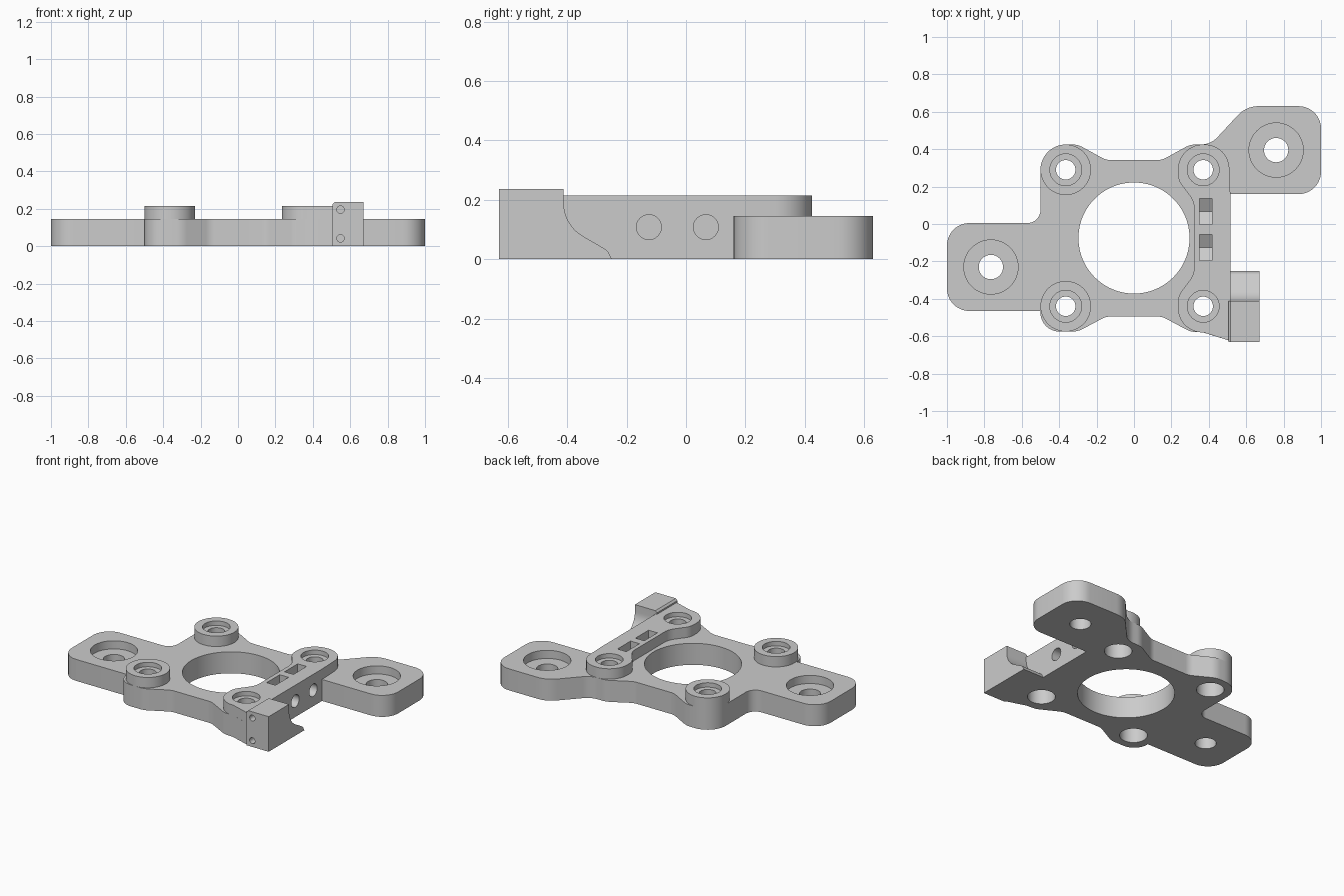
import bpy, bmesh, math
from mathutils import Vector

cube = bpy.data.objects.get("Cube")
if cube:
    bpy.data.objects.remove(cube, do_unlink=True)

grey = bpy.data.materials.new("plain grey")
grey.use_nodes = True
colour = (0.6, 0.6, 0.6, 1)
grey.diffuse_color = colour
grey.node_tree.nodes["Principled BSDF"].inputs["Base Color"].default_value = colour


def rounded(corners, steps=10):
    """Outline from (x, y, radius) corners, each radius replaced by an arc."""
    out = []
    for i, (x, y, r) in enumerate(corners):
        p = Vector((x, y))
        if not r:
            out.append(p)
            continue
        a = (Vector(corners[i - 1][:2]) - p).normalized()
        b = (Vector(corners[(i + 1) % len(corners)][:2]) - p).normalized()
        half = a.angle(b) / 2
        centre = p + (a + b).normalized() * r / math.sin(half)
        start = p + a * r / math.tan(half) - centre
        sweep = math.pi - 2 * half
        # Unit vector at right angles to the start, towards the corner
        side = -a
        for k in range(steps + 1):
            t = sweep * k / steps
            out.append(centre + start * math.cos(t) + side * r * math.sin(t))
    return out


def finish(name, bm):
    bmesh.ops.recalc_face_normals(bm, faces=bm.faces)
    mesh = bpy.data.meshes.new(name)
    bm.to_mesh(mesh)
    bm.free()
    mesh.materials.append(grey)
    obj = bpy.data.objects.new(name, mesh)
    bpy.context.collection.objects.link(obj)
    return obj


def prism(name, points, low, high, axis="z"):
    """Extrude a flat outline along one axis."""
    place = {"x": lambda p, v: (v, p[0], p[1]),
             "y": lambda p, v: (p[0], v, p[1]),
             "z": lambda p, v: (p[0], p[1], v)}[axis]
    bm = bmesh.new()
    a = [bm.verts.new(place(p, low)) for p in points]
    b = [bm.verts.new(place(p, high)) for p in points]
    bm.faces.new(a)
    bm.faces.new(b)
    for i in range(len(a)):
        bm.faces.new((a[i - 1], a[i], b[i], b[i - 1]))
    return finish(name, bm)


def circle(x, y, r, count=48):
    return [(x + r * math.cos(2 * math.pi * k / count),
             y + r * math.sin(2 * math.pi * k / count)) for k in range(count)]


def stepped(name, x, y, profile):
    """Stacked coaxial cylinders from (radius, z) rings."""
    bm = bmesh.new()
    rings = [[bm.verts.new((*p, z)) for p in circle(x, y, r)] for r, z in profile]
    bm.faces.new(rings[0])
    bm.faces.new(rings[-1])
    for a, b in zip(rings, rings[1:]):
        for i in range(len(a)):
            bm.faces.new((a[i - 1], a[i], b[i], b[i - 1]))
    return finish(name, bm)


PLATE, RAISED, BLOCK = 0.145, 0.215, 0.237
bosses = [(x, y) for x in (-0.365, 0.37) for y in (0.29, -0.44)]

# Base plate with two mounting arms
base_plate = prism("base_plate", rounded([
    (-1, -0.465, 0.12), (-0.5, -0.465, 0), (-0.5, -0.575, 0.1),
    (-0.3, -0.575, 0.12), (-0.15, -0.495, 0.1), (0.15, -0.495, 0.1),
    (0.3, -0.575, 0.1), (0.37, -0.58, 0), (0.515, -0.625, 0), (0.515, 0.16, 0),
    (1, 0.16, 0.12), (1, 0.63, 0.12), (0.6, 0.63, 0.15), (0.41, 0.425, 0.12),
    (0.3, 0.425, 0.12), (0.15, 0.342, 0.1), (-0.15, 0.342, 0.1),
    (-0.3, 0.425, 0.12), (-0.5, 0.425, 0.135), (-0.5, 0.005, 0.07),
    (-1, 0.005, 0.12)]), 0, PLATE)

# Raised bridge joining the two bosses on the left side
bridge = prism("raised_bridge", rounded([
    (0.235, 0.425, 0.134), (0.505, 0.425, 0.13), (0.515, 0.16, 0),
    (0.515, -0.625, 0), (0.372, -0.58, 0), (0.235, -0.575, 0.13),
    (0.235, -0.385, 0.1), (0.322, -0.27, 0.12), (0.322, 0.12, 0.12),
    (0.235, 0.235, 0.1)]), PLATE, RAISED)

# Free-standing bosses
back_boss, front_boss = [prism(n, circle(x, y, 0.135), PLATE, RAISED)
                         for n, (x, y) in zip(("back_boss", "front_boss"), bosses)]

# Corner block with a curved notch behind it
notch = rounded([(-0.63, 0, 0), (-0.63, BLOCK, 0), (-0.412, BLOCK, 0),
                 (-0.412, 0.115, 0.13), (-0.265, 0.03, 0.03), (-0.25, 0, 0)])
corner_block = prism("corner_block", notch, 0.505, 0.67, "x")

# Cutters
bore = prism("bore_cutter", circle(0, -0.075, 0.297, 96), -0.1, 0.4)
boss_holes = [stepped("boss_hole_cutter", x, y, [
    (0.085, -0.1), (0.085, 0.1), (0.052, 0.1), (0.052, 0.185),
    (0.085, 0.185), (0.085, 0.4)]) for x, y in bosses]
arm_holes = [stepped("arm_hole_cutter", x, y, [
    (0.065, -0.1), (0.065, 0.09), (0.145, 0.09), (0.145, 0.4)])
    for x, y in ((-0.765, -0.23), (0.76, 0.395))]
nut_cuts = []
for y in (-0.125, 0.067):
    slot = [(y - 0.07, 0.4), (y - 0.07, 0.07), (y, 0.03), (y + 0.07, 0.07), (y + 0.07, 0.4)]
    nut_cuts.append(prism("nut_slot_cutter", slot, 0.35, 0.416, "x"))
    nut_cuts.append(prism("side_hole_cutter", circle(y, 0.108, 0.042, 32), 0.335, 0.6, "x"))
pin_cuts = [prism("pin_hole_cutter", circle(0.548, z, 0.02, 24), -0.7, -0.5, "y")
            for z in (0.195, 0.042)]
chamfer = prism("chamfer_cutter", [(0.49, 0.21), (0.49, 0.25), (0.53, 0.25)], -0.8, 0, "y")

cuts = {base_plate: [bore] + boss_holes + arm_holes + nut_cuts,
        bridge: boss_holes[2:] + nut_cuts,
        back_boss: boss_holes[:1], front_boss: boss_holes[1:2],
        corner_block: pin_cuts + [chamfer]}

# Apply the cuts, then drop the cutters
for part, cutters in cuts.items():
    for cutter in cutters:
        mod = part.modifiers.new("cut", "BOOLEAN")
        mod.operation, mod.solver, mod.object = "DIFFERENCE", "EXACT", cutter
    graph = bpy.context.evaluated_depsgraph_get()
    mesh = bpy.data.meshes.new_from_object(part.evaluated_get(graph))
    part.modifiers.clear()
    part.data = mesh
for cutter in {c for group in cuts.values() for c in group}:
    bpy.data.objects.remove(cutter, do_unlink=True)

# Smooth the rounded walls and keep edges crisp
bpy.ops.object.select_all(action="DESELECT")
for part in cuts:
    part.select_set(True)
bpy.context.view_layer.objects.active = base_plate
bpy.ops.object.shade_smooth_by_angle(angle=math.radians(30))
